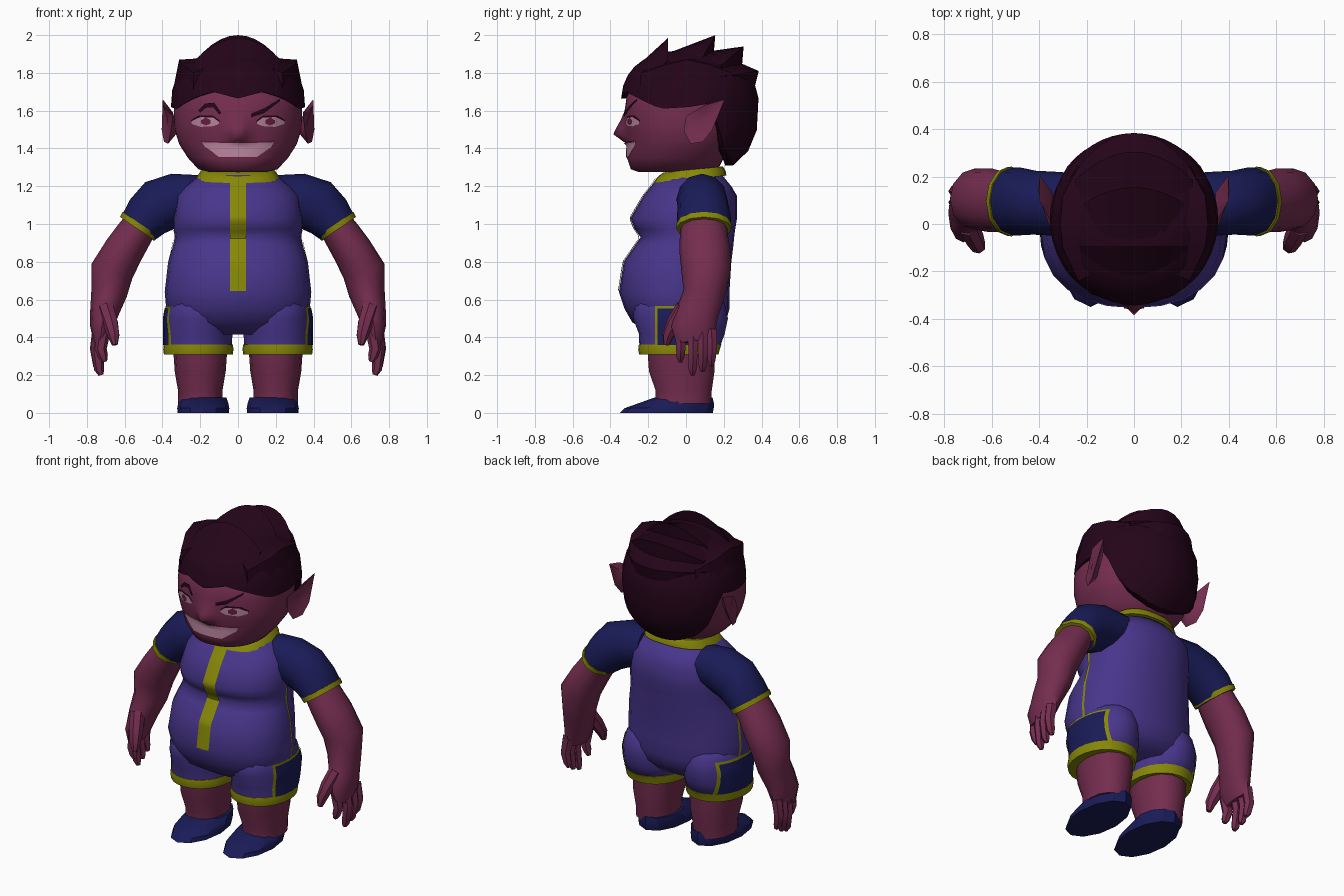
import bpy, bmesh, math
from mathutils import Vector
from mathutils.bvhtree import BVHTree

if "Cube" in bpy.data.objects:
    bpy.data.objects.remove(bpy.data.objects["Cube"])


def material(name, rgb):
    m = bpy.data.materials.new(name)
    m.use_nodes = True
    m.diffuse_color = (*rgb, 1)
    m.node_tree.nodes["Principled BSDF"].inputs["Base Color"].default_value = (*rgb, 1)
    return m


SKIN = material("plum skin", (0.175, 0.026, 0.078))
PURPLE = material("purple cloth", (0.064, 0.036, 0.26))
NAVY = material("navy cloth", (0.01, 0.011, 0.095))
YELLOW = material("yellow trim", (0.24, 0.245, 0.002))
HAIR = material("dark hair", (0.018, 0.0015, 0.01))
PALE = material("pale teeth and eyes", (0.48, 0.23, 0.33))
IRIS = material("red iris", (0.13, 0.014, 0.045))


def build(name, verts, faces, mat, angle=40, outward=None):
    bm = bmesh.new()
    vs = [bm.verts.new(v) for v in verts]
    for f in faces:
        bm.faces.new([vs[i] for i in f])
    bm.normal_update()
    if outward is None:
        bmesh.ops.recalc_face_normals(bm, faces=bm.faces)
    elif sum(f.normal.dot(outward) for f in bm.faces) < 0:
        bmesh.ops.reverse_faces(bm, faces=bm.faces)
    mesh = bpy.data.meshes.new(name)
    bm.to_mesh(mesh)
    bm.free()
    mesh.materials.append(mat)
    ob = bpy.data.objects.new(name, mesh)
    bpy.context.collection.objects.link(ob)
    bpy.ops.object.select_all(action='DESELECT')
    ob.select_set(True)
    bpy.context.view_layer.objects.active = ob
    bpy.ops.object.shade_smooth_by_angle(angle=math.radians(angle))
    return ob


def loft(name, rings, mat, angle=40):
    n = len(rings[0])
    faces = [(r * n + i, r * n + (i + 1) % n, (r + 1) * n + (i + 1) % n, (r + 1) * n + i)
             for r in range(len(rings) - 1) for i in range(n)]
    faces += [tuple(range(n)), tuple(range((len(rings) - 1) * n, len(rings) * n))]
    return build(name, [p for ring in rings for p in ring], faces, mat, angle)


def power(v, e):
    return math.copysign(abs(v) ** e, v)


def body(name, levels, mat, cx=0, p=2.5, n=24, angle=40, tilt=0):
    """Stacked rounded sections: height, half width, front y, back y."""
    rings = []
    for z, hw, yf, yb in levels:
        ring = []
        for i in range(n):
            a = math.tau * i / n
            y = (yf + yb) / 2 + (yb - yf) / 2 * power(math.sin(a), 2 / p)
            ring.append((cx + hw * power(math.cos(a), 2 / p), y, z + tilt * y))
        rings.append(ring)
    return loft(name, rings, mat, angle)


def tube(name, path, mat, side=1, n=10, angle=45):
    """Limb along a path of x, y, z, radius across, radius in depth."""
    pts = [Vector(p[:3]) for p in path]
    rings = []
    for i, p in enumerate(path):
        t = (pts[min(i + 1, len(pts) - 1)] - pts[max(i - 1, 0)]).normalized()
        v = t.cross(Vector((0, 1, 0))).normalized()
        u = v.cross(t)
        ring = [pts[i] + v * p[3] * math.cos(math.tau * k / n) + u * p[4] * math.sin(math.tau * k / n)
                for k in range(n)]
        rings.append([(q.x * side, q.y, q.z) for q in ring])
    return loft(name, rings, mat, angle)


def surface(*obs):
    verts, polys = [], []
    for o in obs:
        base = len(verts)
        verts += [v.co.copy() for v in o.data.vertices]
        polys += [[base + i for i in f.vertices] for f in o.data.polygons]
    return BVHTree.FromPolygons(verts, polys)


def plate(name, edge_a, edge_b, tree, mat, side=0, lift=0.006, sub=5, rows=5):
    """Thin patch between two edges, laid on a surface from the front or a side."""
    def resample(e):
        out = [Vector(e[0])]
        for p, q in zip(e, e[1:]):
            out += [Vector(p).lerp(Vector(q), k / sub) for k in range(1, sub + 1)]
        return out
    d = Vector((-side, 0, 0)) if side else Vector((0, 1, 0))
    a, b, verts = resample(edge_a), resample(edge_b), []
    for r in range(rows + 1):
        for p, q in zip(a, b):
            c = p.lerp(q, r / rows)
            start = Vector((2 * side, c.x, c.y)) if side else Vector((c.x, -2, c.y))
            hit = tree.ray_cast(start, d)[0]
            verts.append((hit if hit else start + d * 1.7) - d * lift)
    m = len(a)
    faces = [(r * m + i, r * m + i + 1, (r + 1) * m + i + 1, (r + 1) * m + i)
             for r in range(rows) for i in range(m - 1)]
    return build(name, verts, faces, mat, 40, -d)


# Suit body, collar and front stripe
torso = body("torso", [(.415, .24, -.18, .15), (.48, .35, -.285, .21), (.55, .38, -.325, .23),
                       (.64, .388, -.355, .23), (.8, .37, -.33, .24), (.88, .345, -.275, .25),
                       (.93, .335, -.24, .255), (.97, .34, -.27, .26), (1.03, .34, -.295, .27),
                       (1.15, .325, -.225, .27), (1.2, .28, -.185, .24), (1.26, .2, -.14, .19)],
             PURPLE, p=2.2, angle=80)
body("neck", [(1.2, .16, -.09, .17), (1.34, .16, -.08, .17)], SKIN)
collar = body("collar", [(1.235, .225, -.172, .214), (1.26, .21, -.155, .21), (1.285, .19, -.12, .195)],
              YELLOW, tilt=.1)
plate("front_stripe", [(-.042, .645), (-.042, 1.24)], [(.042, .645), (.042, 1.24)],
      surface(torso, collar), YELLOW, sub=30, rows=4)

# Head with the nose drawn out of the face
head = body("head", [(1.275, .15, -.25, .12), (1.29, .21, -.292, .17), (1.35, .265, -.312, .2),
                     (1.42, .31, -.308, .25), (1.44, .317, -.312, .257), (1.475, .328, -.317, .27),
                     (1.51, .336, -.322, .28), (1.55, .338, -.324, .29), (1.6, .34, -.325, .3),
                     (1.7, .33, -.31, .3), (1.8, .27, -.2, .2)], SKIN, p=2.2, n=64, angle=75)
for v in head.data.vertices:
    if v.co.y < -.2:
        dz = v.co.z - 1.475
        v.co.y -= .068 * math.exp(-(v.co.x / .045) ** 2) * max(0, 1 - abs(dz) / (.11 if dz > 0 else .055))

# Face details
face = surface(head)
plate("mouth_line", [(-.2, 1.442), (-.1, 1.438), (.1, 1.438), (.2, 1.442)],
      [(-.19, 1.425), (-.1, 1.349), (.1, 1.349), (.19, 1.425)], face, IRIS, lift=.004)
plate("teeth", [(-.19, 1.433), (-.1, 1.43), (.1, 1.43), (.19, 1.433)],
      [(-.18, 1.41), (-.1, 1.354), (.1, 1.354), (.18, 1.41)], face, PALE, lift=.008)
for s, label in ((1, "left"), (-1, "right")):
    plate(label + "_eyelid", [(s * .095, 1.545), (s * .13, 1.573), (s * .21, 1.575), (s * .248, 1.55)],
          [(s * .095, 1.54), (s * .13, 1.555), (s * .21, 1.555), (s * .248, 1.54)], face, HAIR, lift=.003)
    plate(label + "_eye", [(s * .1, 1.54), (s * .13, 1.563), (s * .2, 1.566), (s * .245, 1.545)],
          [(s * .1, 1.53), (s * .13, 1.518), (s * .2, 1.514), (s * .245, 1.53)], face, PALE, lift=.006)
    plate(label + "_iris", [(s * .145, 1.55), (s * .17, 1.563), (s * .195, 1.55)],
          [(s * .145, 1.532), (s * .17, 1.522), (s * .195, 1.532)], face, IRIS, lift=.009)
plate("left_brow", [(.07, 1.585), (.14, 1.613), (.225, 1.665)], [(.07, 1.565), (.14, 1.588), (.22, 1.648)],
      face, HAIR, lift=.008)
plate("right_brow", [(-.21, 1.6), (-.175, 1.638), (-.125, 1.642), (-.09, 1.59)],
      [(-.2, 1.59), (-.17, 1.615), (-.13, 1.618), (-.1, 1.58)], face, HAIR, lift=.008)

# Hair cap with a shaped hairline
HC, HX, HY, POW = Vector((0, .02, 1.62)), .355, .365, 2.5
HAIRLINE = [(0, 1.665), (22, 1.7), (40, 1.67), (65, 1.61), (90, 1.62), (108, 1.64), (118, 1.46),
            (130, 1.37), (155, 1.32), (180, 1.31)]


def hairline(deg):
    for (a, za), (b, zb) in zip(HAIRLINE, HAIRLINE[1:]):
        if deg <= b:
            return za + (zb - za) * (deg - a) / (b - a)


def cap_point(az, phi, shrink=1):
    rho = abs(math.cos(phi)) ** (2 / POW) * shrink
    height = .3 if phi > 0 else .36
    return (HX * rho * math.sin(az), HC.y - HY * rho * math.cos(az), HC.z + height * power(math.sin(phi), 2 / POW))


rows = [[] for _ in range(9)]
for i in range(48):
    deg = i * 7.5
    z = hairline(min(deg, 360 - deg)) - HC.z
    low = math.asin(power(z / (.3 if z > 0 else .36), POW / 2))
    rows[0].append(cap_point(math.radians(deg), low, .82))
    for k in range(8):
        rows[k + 1].append(cap_point(math.radians(deg), low + (1.52 - low) * k / 7))
loft("hair_cap", rows, HAIR, 40)


# Swept-back hair tiers
def cap_radius(x, y):
    return math.hypot(x / HX, (y - HC.y) / HY)


def cap_height(x, y):
    return HC.z + .3 * max(0, 1 - cap_radius(x, y) ** POW) ** (1 / POW)


def hair_tier(name, root_y, tip_y, tip_z, half, drop, sag, root_sag):
    rings = []
    for k in range(-5, 6):
        s = k / 5
        x, yt, yr = s * half, tip_y - sag * s * s, root_y - root_sag * s * s
        f = min(1, .97 / max(cap_radius(x, yt), .01))
        bx, by = x * f, HC.y + (yt - HC.y) * f - .01
        rings.append([(x * .97, yr, cap_height(x, yr) - .01), (x, yt, tip_z - drop * s * s),
                      (bx, by, cap_height(bx, by) - .03)])
    loft(name, rings, HAIR, 25)


hair_tier("hair_tier_front", -.27, -.095, 1.985, .23, .12, .0, -.08)
hair_tier("hair_tier_crown", -.1, .155, 2.0, .23, .14, .08, .06)
hair_tier("hair_tier_upper_back", .08, .305, 1.94, .25, .1, .12, .1)
hair_tier("hair_tier_lower_back", .22, .385, 1.81, .28, .03, .2, .25)

SIDE_RIDGE = [(.235, -.24, 1.8), (.3, -.1, 1.845), (.312, 0, 1.87), (.3, .12, 1.845), (.235, .24, 1.8)]
RIM = [(.345, 0, 1.57), (.355, -.012, 1.49), (.37, .025, 1.425), (.392, .09, 1.435),
       (.404, .14, 1.5), (.398, .205, 1.66), (.4, .1, 1.63)]
for s, label in ((1, "left_"), (-1, "right_")):
    # Hair ridge above the ear
    rings = []
    for x, y, z in SIDE_RIDGE:
        f = .98 / cap_radius(x, y)
        rings.append([(s * x * f, HC.y + (y - HC.y) * f, 1.69), (s * x, y, z),
                      (s * x * .55, y * .8, cap_height(x * .55, y * .8) - .02)])
    loft(label + "hair_ridge", rings, HAIR, 25)

    # Pointed ear
    centre, root = Vector((.362, .065, 1.53)), Vector((.29, .06, 1.52))
    rim = [Vector(p) for p in RIM]
    rings = [[p.lerp(centre, .65) for p in rim], rim, [p.lerp(root, .5) for p in rim]]
    loft(label + "ear", [[(p.x * s, p.y, p.z) for p in r] for r in rings], SKIN, 70)

    # Sleeve and cuff
    tube(label + "sleeve", [(.19, .09, 1.15, .11, .12), (.32, .085, 1.13, .14, .135), (.42, .09, 1.095, .145, .135),
                            (.48, .095, 1.04, .128, .143), (.53, .095, .98, .108, .142)], NAVY, s, 12)
    tube(label + "cuff", [(.516, .095, 1, .115, .147), (.533, .095, .975, .111, .146)], YELLOW, s, 12)

    # Forearm and palm
    tube(label + "arm", [(.5, .095, 1.02, .09, .12), (.56, .095, .93, .1, .128), (.605, .1, .86, .106, .135),
                         (.668, .105, .75, .115, .13), (.683, .095, .63, .095, .11),
                         (.708, .06, .53, .076, .112), (.722, .04, .45, .062, .118),
                         (.73, .05, .38, .036, .1)], SKIN, s, 12)
    # Fingers and thumb
    for i, (x, y, tip) in enumerate([(.71, -.03, .27), (.73, .035, .2), (.735, .088, .22), (.735, .135, .25)]):
        tube(f"{label}finger_{i + 1}", [(x, y, .44, .036, .032), (x + .017, y + .003, .34, .032, .029),
                                        (x + .005, y, tip + .03, .027, .024), (x - .005, y, tip, .013, .012)],
             SKIN, s, 6)
    tube(label + "thumb", [(.7, -.01, .56, .045, .045), (.675, -.06, .48, .042, .042),
                           (.658, -.095, .41, .033, .032), (.652, -.105, .36, .016, .016)], SKIN, s, 7)

    # Shorts leg, hem, side pocket and side seam
    leg = body(label + "shorts_leg", [(.32, .178, -.245, .17), (.42, .18, -.25, .205), (.5, .179, -.28, .222),
                                      (.58, .165, -.275, .205), (.64, .13, -.2, .15)],
               PURPLE, s * .21, 2.05, angle=80)
    body(label + "hem", [(.308, .182, -.248, .172), (.335, .186, -.253, .178), (.362, .183, -.25, .188)],
         YELLOW, s * .21, 2.05)
    outer = surface(torso, leg)
    plate(label + "pocket_trim", [(-.164, .36), (-.164, .566)], [(.16, .36), (.16, .566)],
          outer, YELLOW, s, .005, 8, 10)
    plate(label + "pocket", [(-.15, .36), (-.15, .553)], [(.146, .36), (.146, .553)],
          outer, NAVY, s, .009, 8, 10)
    plate(label + "side_seam", [(-.008, .56), (-.008, 1)], [(.008, .56), (.008, 1)],
          outer, YELLOW, s, .005, 16, 1)

    # Bare leg and shoe
    body(label + "leg", [(.05, .118, -.165, .135), (.12, .118, -.165, .14), (.22, .135, -.2, .155),
                         (.36, .145, -.21, .155)], SKIN, s * .2, 2.2, 14)
    body(label + "shoe", [(0, .136, -.35, .142), (.025, .138, -.325, .147), (.055, .132, -.24, .147),
                          (.082, .122, -.165, .14)], NAVY, s * .184, 2, 12, 30)
